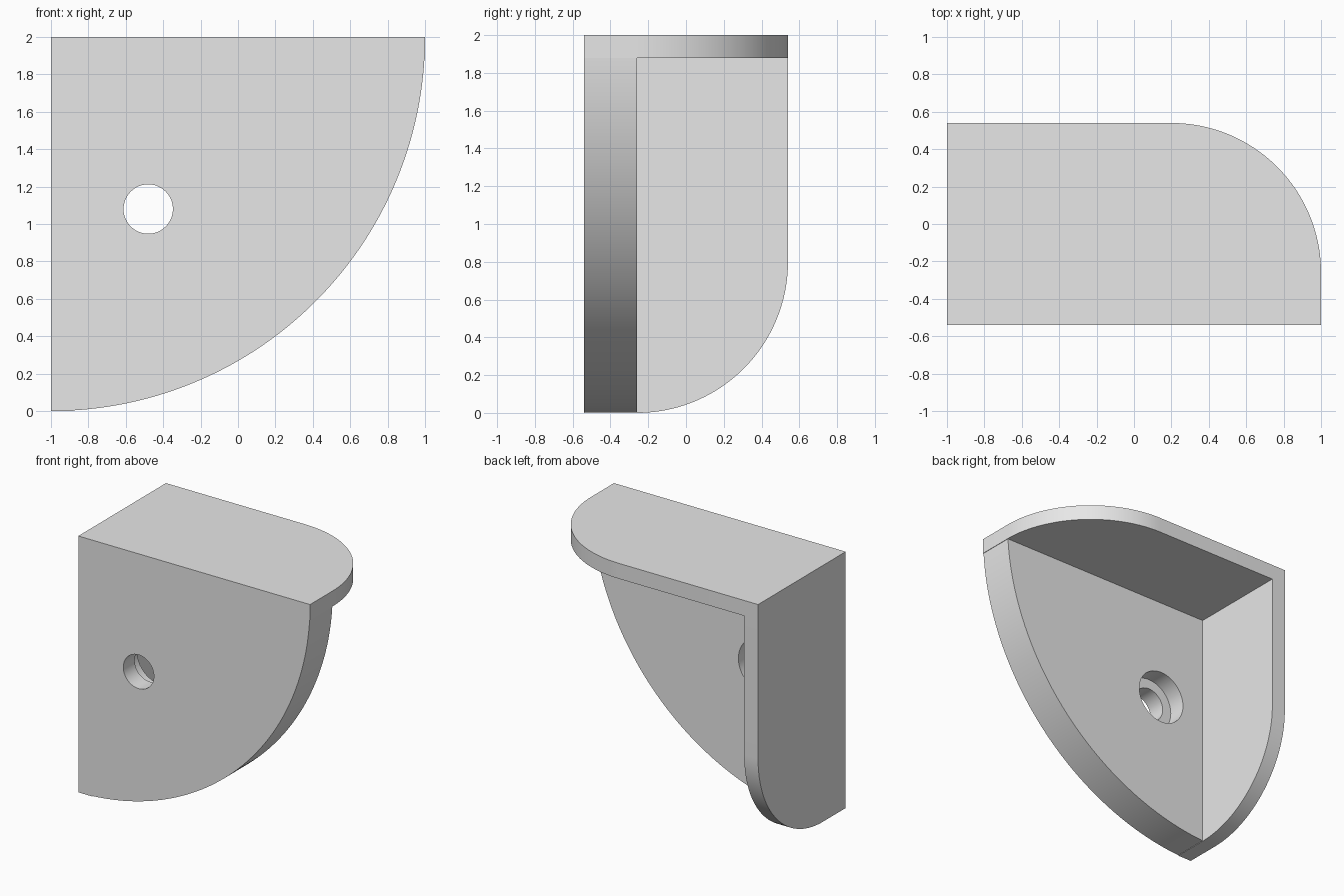
import bpy, bmesh
from math import pi, sin, cos

if "Cube" in bpy.data.objects:
    bpy.data.objects.remove(bpy.data.objects["Cube"], do_unlink=True)

DEPTH = 0.54       # half depth
WALL = 0.12        # thickness of top and side walls
FRONT = 0.28       # thickness of the front plate
BACK = FRONT - DEPTH
ROUND = DEPTH - BACK

grey = bpy.data.materials.new("light_grey")
grey.use_nodes = True
grey.diffuse_color = (0.8, 0.8, 0.8, 1)
grey.node_tree.nodes["Principled BSDF"].inputs["Base Color"].default_value = (0.8, 0.8, 0.8, 1)


def arc(cx, cy, r, start, end, n):
    angles = [start + (end - start) * i / n for i in range(n + 1)]
    return [(cx + r * cos(a), cy + r * sin(a)) for a in angles]


def prism(name, points, place, lo, hi):
    """Extrude a 2D profile from lo to hi; place maps (u, v, w) to x, y, z."""
    bm = bmesh.new()
    a, b = ([bm.verts.new(place(u, v, w)) for u, v in points] for w in (lo, hi))
    bm.faces.new(a)
    bm.faces.new(b[::-1])
    for i in range(len(a)):
        j = (i + 1) % len(a)
        bm.faces.new((a[i], b[i], b[j], a[j]))
    bmesh.ops.recalc_face_normals(bm, faces=bm.faces)
    mesh = bpy.data.meshes.new(name)
    bm.to_mesh(mesh)
    bm.free()
    obj = bpy.data.objects.new(name, mesh)
    bpy.context.collection.objects.link(obj)
    mesh.materials.append(grey)
    return obj


def along_x(u, v, w):
    return (w, u, v)


def along_y(u, v, w):
    return (u, w, v)


def along_z(u, v, w):
    return (u, v, w)


# Quarter-disc front plate
bracket = prism("corner_bracket", [(-1, 2)] + arc(-1, 2, 2, -pi / 2, 0, 72),
                along_y, -DEPTH, BACK)

# Top shelf with one rounded corner
top = prism("top_wall", [(-1, -DEPTH), (1, -DEPTH)]
            + arc(1 - ROUND, BACK, ROUND, 0, pi / 2, 40) + [(-1, DEPTH)],
            along_z, 2 - WALL, 2)

# Side wall with a rounded lower back corner
side = prism("side_wall", [(-DEPTH, 2), (-DEPTH, 0)]
             + arc(BACK, ROUND, ROUND, -pi / 2, 0, 40) + [(DEPTH, 2)],
             along_x, -1, WALL - 1)

# Screw hole, counterbored from the back
hole = prism("hole_cutter", arc(-0.48, 1.08, 0.132, 0, 2 * pi, 48)[:-1],
             along_y, -DEPTH - 0.1, BACK + 0.1)
bore = prism("counterbore_cutter", arc(-0.48, 1.08, 0.21, 0, 2 * pi, 48)[:-1],
             along_y, BACK - 0.14, BACK + 0.1)

# Join the walls, cut the hole, then drop the helpers
bpy.ops.object.select_all(action="DESELECT")
bpy.context.view_layer.objects.active = bracket
bracket.select_set(True)
for part, operation in ((top, "UNION"), (side, "UNION"),
                        (hole, "DIFFERENCE"), (bore, "DIFFERENCE")):
    part.hide_render = True
    mod = bracket.modifiers.new(part.name, "BOOLEAN")
    mod.object = part
    mod.operation = operation
    mod.solver = "EXACT"
    bpy.ops.object.modifier_apply(modifier=mod.name)
    bpy.data.objects.remove(part, do_unlink=True)

bpy.ops.object.shade_smooth_by_angle(angle=pi / 6)
